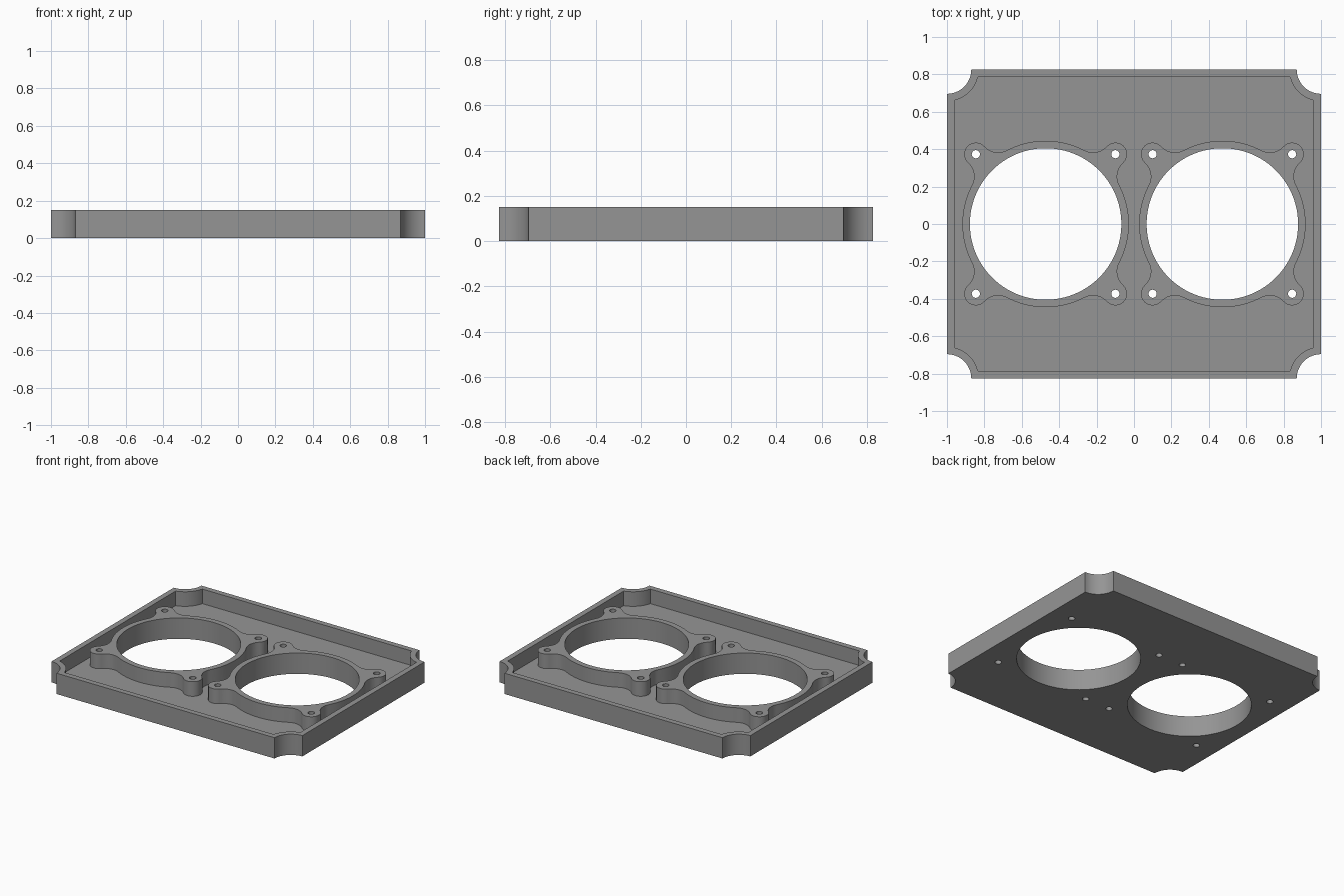
import bpy, bmesh
from math import cos, sin, acos, asin, atan2, hypot, pi, radians

if "Cube" in bpy.data.objects:
    bpy.data.objects.remove(bpy.data.objects["Cube"])

W, D, H = 1.0, 0.826, 0.15       # half width, half depth, height
WALL, FLOOR, NOTCH = 0.04, 0.045, 0.13
FAN_X, BORE, RING = 0.4725, 0.405, 0.445
LUG, LUG_R, SCREW_R, FILLET = 0.373, 0.062, 0.022, 0.10


def arc(cx, cy, r, a0, a1, n):
    return [(cx + r * cos(a0 + (a1 - a0) * i / n),
             cy + r * sin(a0 + (a1 - a0) * i / n)) for i in range(n + 1)]


def circle(cx, cy, r, n):
    return arc(cx, cy, r, 0, 2 * pi, n)[:-1]


def notched_outline(inset):
    """Rectangle with concave round corners centred on the outer corners."""
    r = NOTCH + inset
    t = asin(inset / r)
    pts = []
    for sx, sy, a in ((1, 1, 1.5 * pi), (-1, 1, 2 * pi), (-1, -1, 0.5 * pi), (1, -1, pi)):
        pts += arc(sx * W, sy * D, r, a - t, a - pi / 2 + t, 16)
    return pts


def fan_outline(cx):
    """Ring with four screw lugs blended in by tangent fillets."""
    b = hypot(LUG, LUG)
    c, d = RING + FILLET, LUG_R + FILLET
    half = acos((c * c + b * b - d * d) / (2 * c * b))
    fx, fy = c * cos(half), c * sin(half)
    out = atan2(fy, fx - b)          # direction from lug to fillet centre
    back = out - pi                  # direction from fillet centre to lug
    local = arc(fx, -fy, FILLET, pi - half, -back, 10)
    local += arc(b, 0, LUG_R, -out, out, 24)[1:]
    local += arc(fx, fy, FILLET, back, half - pi, 10)[1:]
    local += arc(0, 0, RING, half, pi / 2 - half, 16)[1:-1]
    pts = []
    for k in range(4):
        a = radians(45 + 90 * k)
        pts += [(cx + x * cos(a) - y * sin(a), x * sin(a) + y * cos(a)) for x, y in local]
    return pts


def prism(name, loops, z0, z1):
    """Extruded flat shape; loops inside the first one become holes."""
    cu = bpy.data.curves.new(name, 'CURVE')
    cu.dimensions, cu.fill_mode = '2D', 'BOTH'
    cu.extrude = (z1 - z0) / 2
    for pts in loops:
        s = cu.splines.new('POLY')
        s.points.add(len(pts) - 1)
        for p, (x, y) in zip(s.points, pts):
            p.co = (x, y, 0, 1)
        s.use_cyclic_u = True
    ob = bpy.data.objects.new(name, cu)
    bpy.context.collection.objects.link(ob)
    bpy.ops.object.select_all(action='DESELECT')
    ob.select_set(True)
    bpy.context.view_layer.objects.active = ob
    bpy.ops.object.convert(target='MESH')
    ob = bpy.context.view_layer.objects.active
    bm = bmesh.new()
    bm.from_mesh(ob.data)
    bmesh.ops.remove_doubles(bm, verts=bm.verts, dist=1e-5)
    bmesh.ops.translate(bm, verts=bm.verts, vec=(0, 0, (z0 + z1) / 2))
    bmesh.ops.recalc_face_normals(bm, faces=bm.faces)
    bm.to_mesh(ob.data)
    bm.free()
    return ob


# plate with fan bores and screw holes
holes = []
for cx in (-FAN_X, FAN_X):
    holes.append(circle(cx, 0, BORE, 96))
    holes += [circle(cx + sx * LUG, sy * LUG, SCREW_R, 20) for sx in (-1, 1) for sy in (-1, 1)]
panel = prism("fan_panel", [notched_outline(0)] + holes, 0, H)

# pocket that leaves the rim and the two fan mounts standing
pocket = prism("pocket_cutter",
               [notched_outline(WALL), fan_outline(-FAN_X), fan_outline(FAN_X)], FLOOR, H + 0.1)

bpy.ops.object.select_all(action='DESELECT')
panel.select_set(True)
bpy.context.view_layer.objects.active = panel
mod = panel.modifiers.new("pocket", 'BOOLEAN')
mod.operation, mod.solver, mod.object = 'DIFFERENCE', 'EXACT', pocket
bpy.ops.object.modifier_apply(modifier=mod.name)
bpy.data.objects.remove(pocket)

# single grey finish
grey = bpy.data.materials.new("mid_grey")
grey.diffuse_color = (0.3, 0.3, 0.3, 1)
grey.use_nodes = True
grey.node_tree.nodes["Principled BSDF"].inputs["Base Color"].default_value = grey.diffuse_color
panel.data.materials.clear()
panel.data.materials.append(grey)
for p in panel.data.polygons:
    p.material_index = 0
bpy.ops.object.shade_smooth_by_angle(angle=radians(30))
